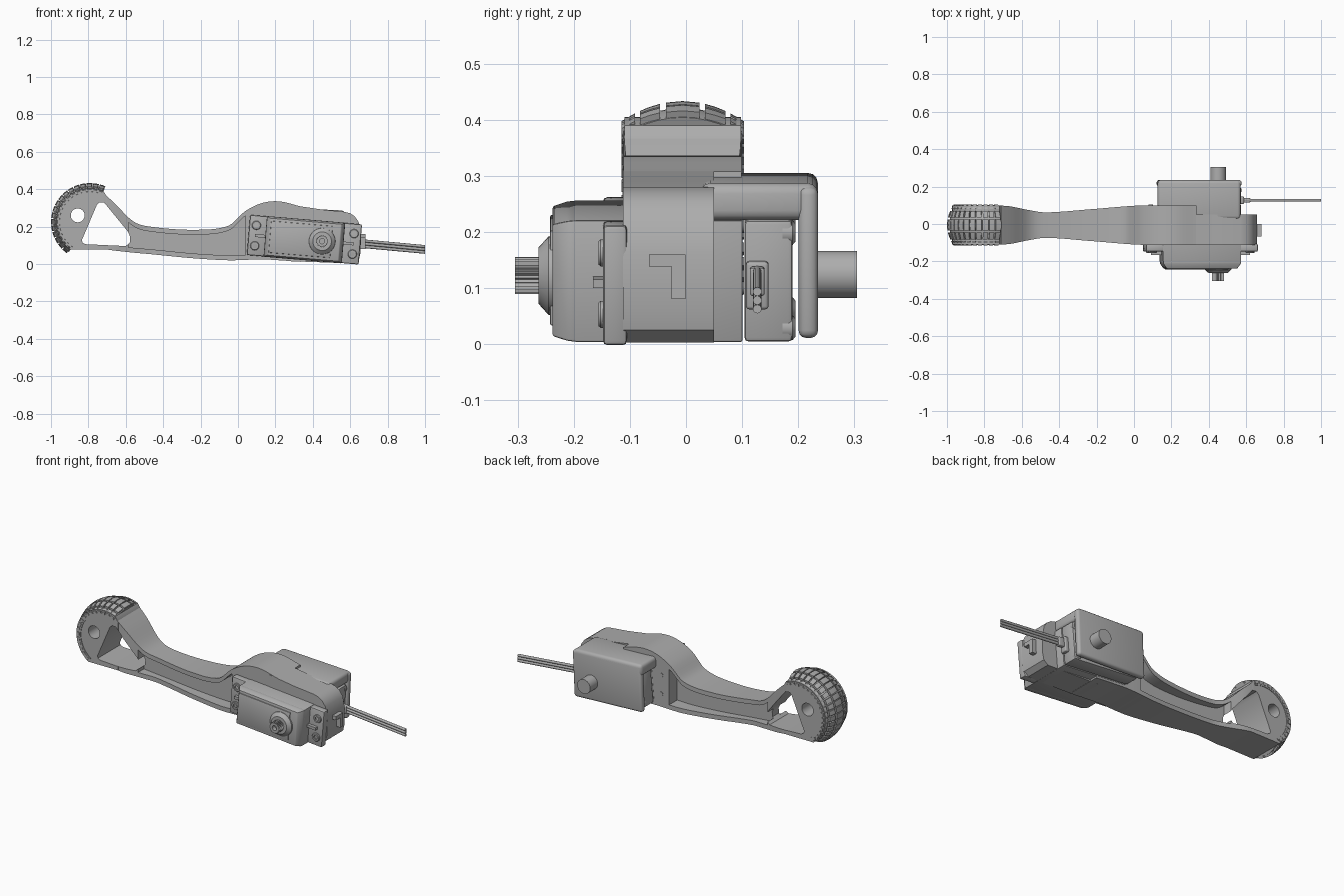
import bpy, bmesh, math
from math import sin, cos, radians
from mathutils import Matrix, Vector

old = bpy.data.objects.get("Cube")
if old:
    bpy.data.objects.remove(old)

grey = bpy.data.materials.new("plain grey")
grey.use_nodes = True
COLOUR = (0.42, 0.42, 0.42, 1)
grey.diffuse_color = COLOUR
grey.node_tree.nodes["Principled BSDF"].inputs["Base Color"].default_value = COLOUR


def finish(name, bm, bevel=0, segments=3, angle=35):
    bmesh.ops.recalc_face_normals(bm, faces=bm.faces)
    mesh = bpy.data.meshes.new(name)
    bm.to_mesh(mesh)
    bm.free()
    ob = bpy.data.objects.new(name, mesh)
    bpy.context.collection.objects.link(ob)
    mesh.materials.append(grey)
    bpy.ops.object.select_all(action='DESELECT')
    ob.select_set(True)
    bpy.context.view_layer.objects.active = ob
    if bevel:
        mod = ob.modifiers.new("Bevel", 'BEVEL')
        mod.width, mod.segments = bevel, segments
        mod.limit_method, mod.angle_limit = 'ANGLE', radians(40)
        bpy.ops.object.modifier_apply(modifier=mod.name)
    bpy.ops.object.shade_smooth_by_angle(angle=radians(angle))
    return ob


def skin(bm, rings):
    """Closed tube through equal-sized rings of points, with capped ends."""
    rows = [[bm.verts.new(p) for p in ring] for ring in rings]
    n = len(rows[0])
    for a, b in zip(rows, rows[1:]):
        for i in range(n):
            bm.faces.new((a[i], a[(i + 1) % n], b[(i + 1) % n], b[i]))
    bm.faces.new(rows[0])
    bm.faces.new(rows[-1][::-1])


def prism(name, pts, y0, y1, bevel=0):
    bm = bmesh.new()
    skin(bm, [[(x, y, z) for x, z in pts] for y in (y0, y1)])
    return finish(name, bm, bevel, 2)


def disc(x, z, r, n=32):
    return [(x + r * cos(math.tau * i / n), z + r * sin(math.tau * i / n)) for i in range(n)]


def cone(name, x, z, profile, n=40):
    bm = bmesh.new()
    skin(bm, [[(px, y, pz) for px, pz in disc(x, z, r, n)] for y, r in profile])
    return finish(name, bm)


def box(name, loc, size, bevel=0, tilt=0.0, segments=3):
    bm = bmesh.new()
    m = Matrix.Translation(loc) @ Matrix.Rotation(tilt, 4, 'Y') @ Matrix.Diagonal((*size, 1))
    bmesh.ops.create_cube(bm, size=1, matrix=m)
    return finish(name, bm, bevel, segments)


def cut(target, *cutters):
    bpy.ops.object.select_all(action='DESELECT')
    target.select_set(True)
    bpy.context.view_layer.objects.active = target
    for c in cutters:
        c.hide_render = True
        mod = target.modifiers.new("Cut", 'BOOLEAN')
        mod.operation, mod.solver, mod.object = 'DIFFERENCE', 'EXACT', c
        bpy.ops.object.modifier_apply(modifier=mod.name)
    bpy.ops.object.shade_smooth_by_angle(angle=radians(35))


# Arm stations: x, top, bottom, half width
KEYS = [(-.72, .38, .08, .105), (-.66, .325, .072, .1), (-.56, .228, .061, .08),
        (-.47, .2, .053, .068), (-.23, .183, .03, .085), (-.05, .205, .02, .1),
        (.035, .28, .022, .105), (.125, .325, .025, .105), (.22, .335, .02, .105),
        (.335, .308, .012, .105)]
MID = -.006


def station(x):
    i = max(k for k in range(len(KEYS) - 1) if KEYS[k][0] <= x + 1e-6)
    a, b = KEYS[i], KEYS[i + 1]
    before, after = KEYS[max(i - 1, 0)], KEYS[min(i + 2, len(KEYS) - 1)]
    h = b[0] - a[0]
    t = (x - a[0]) / h
    out = []
    for c in (1, 2, 3):
        ma = (b[c] - before[c]) / (b[0] - before[0]) * h
        mb = (after[c] - a[c]) / (after[0] - a[0]) * h
        out.append((2*t**3 - 3*t*t + 1) * a[c] + (t**3 - 2*t*t + t) * ma
                   + (3*t*t - 2*t**3) * b[c] + (t**3 - t*t) * mb)
    return out


def arm_loft(name, x0, x1, n, inset=0, side=0, bevel=0):
    bm, rings = bmesh.new(), []
    for i in range(n + 1):
        x = x0 + (x1 - x0) * i / n
        top, low, w = station(x)
        ya, yb = (.03 * side, .2 * side) if side else (-w, w)
        top, low = top - inset, low + inset
        rings.append([(x, ya + MID, low), (x, yb + MID, low), (x, yb + MID, top), (x, ya + MID, top)])
    skin(bm, rings)
    return finish(name, bm)


# Arm with a recessed web on both sides, and its foot
arm = arm_loft("arm", -.72, .335, 60)
CX, CZ = -.792, .225
arc = [radians(66 + 169 * i / 28) for i in range(29)]
pie = [(CX + .18 * cos(a), CZ + .18 * sin(a)) for a in arc]
foot = prism("foot", pie + [(-.7, .078), (-.7, .358)], MID - .104, MID + .104)
window = prism("window_cutter", [(-.755, .315), (-.74, .33), (-.715, .328), (-.59, .175), (-.576, .145),
               (-.578, .115), (-.6, .096), (-.815, .106), (-.832, .114), (-.834, .13)], -.3, .3)
bore = prism("bore_cutter", disc(-.857, .26, .037), -.3, .3)
pockets = [arm_loft("pocket_cutter", -.585, .04, 40, .026, s) for s in (-1, 1)]
cut(arm, window, *pockets)
cut(foot, window, bore)
for c in [window, bore] + pockets:
    bpy.data.objects.remove(c)


# Tyre section: crowned carcass with rows of tread lugs
def crown(y):
    return .208 - 3.0 * y * y


def sector(bm, ys, base, lift, a0, a1, n, skew=0.0):
    rings = []
    for i in range(n + 1):
        a = radians(a0 + (a1 - a0) * i / n)
        prof = [(y, crown(y) + lift) for y in ys] + [(ys[-1], base), (ys[0], base)]
        rings.append([(CX + r * cos(a + skew * abs(y)), y + MID, CZ + r * sin(a + skew * abs(y)))
                      for y, r in prof])
    skin(bm, rings)


bm = bmesh.new()
sector(bm, [-.107 + .0214 * i for i in range(11)], .15, -.012, 66, 235, 40)
finish("tyre", bm)
bm = bmesh.new()
for k in range(17):
    a = 66.5 + 9.9 * k
    sector(bm, [-.03, 0, .03], .17, 0, a, a + 8.5, 2)
    for s in (-1, 1):
        sector(bm, sorted((s * .04, s * .058, s * .076)), .17, 0, a, a + 7.5, 2, .3)
        sector(bm, sorted((s * .085, s * .109)), .158, 0, a + 1, a + 7.5, 2)
finish("tyre_tread", bm, angle=20)

# Housing continuing from the arm around the motor
prism("housing", [(.28, .317), (.33, .309), (.45, .291), (.57, .279), (.6, .271), (.625, .254),
                  (.645, .225), (.658, .16), (.655, .06), (.647, .025), (.62, .003), (.28, .015)],
      -.112, .05)
box("clip_bar", (.665, -.033, .149), (.035, .065, .022))
box("clip_post", (.665, -.013, .12), (.035, .025, .08))

# Bracket behind the motor, with its pivot pin
box("bracket_top", (.348, .13, .263), (.444, .21, .066), .018, .045)
box("bracket_back", (.348, .218, .155), (.444, .035, .27), .014, .045)
cone("pivot_pin", .45, .124, [(.22, .042), (.305, .042)])

# Motor, tilted slightly nose down
TILT, CENTRE = .085, Vector((.355, 0, .13))


def at(lx, lz, y=0):
    return CENTRE + Vector((lx * cos(TILT) + lz * sin(TILT), y, lz * cos(TILT) - lx * sin(TILT)))


def motor_box(name, lx, lz, y0, y1, w, h, bevel=0, segments=2):
    return box(name, at(lx, lz, (y0 + y1) / 2), (w, y1 - y0, h), bevel, TILT, segments)


def motor_disc(name, lx, lz, *profile, n=32):
    p = at(lx, lz)
    return cone(name, p.x, p.z, profile, n)


motor_box("motor_body", 0, 0, -.2, .101, .42, .218, .004)
motor_box("motor_rear_case", 0, 0, .104, .19, .42, .218, .008)
# Front case tapering to a raised face plate
bm = bmesh.new()
skin(bm, [[at(sx * w, sz * h, y) for sx, sz in ((-1, -1), (1, -1), (1, 1), (-1, 1))]
          for y, w, h in ((-.195, .21, .109), (-.212, .208, .107), (-.238, .19, .1))])
finish("motor_front_case", bm, .004, 2)
motor_box("motor_face_plate", -.02, 0, -.242, -.23, .33, .17, .003)
motor_disc("shaft_collar", .095, 0, (-.23, .072), (-.245, .07), (-.263, .05))
p = at(.095, 0)
teeth = [(p.x + r * cos(math.tau * i / 50), p.z + r * sin(math.tau * i / 50))
         for i in range(50) for r in [.033 if i % 2 else .028]]
shaft = prism("splined_shaft", teeth, -.305, -.255)
hole = motor_disc("hole_cutter", .095, 0, (-.4, .014), (-.28, .014))
cut(shaft, hole)
bpy.data.objects.remove(hole)

# Mounting ears with grommets, and rear case screws
for side, word in ((-1, "right"), (1, "left")):
    motor_box("ear_" + word, side * .252, 0, -.148, -.105, .096, .215, .008)
    motor_box("ear_rib_" + word, side * .235, 0, -.166, -.14, .06, .016)
    for lz in (-.055, .055):
        ring = motor_disc("grommet_" + word, side * .262, lz, (-.11, .024), (-.152, .024), (-.156, .021))
        hole = motor_disc("hole_cutter", side * .262, lz, (-.2, .012), (-.12, .012))
        cut(ring, hole)
        bpy.data.objects.remove(hole)
    for lz in (-.085, .085):
        motor_disc("case_screw_" + word, side * .19, lz, (.172, .022), (.19, .022), (.195, .016), n=20)
for z in (.1, .21):
    cone("arm_screw", .09, z, [(.09, .012), (.103, .012)], 16)

# Cable: plug and three stacked strands
box("cable_plug_base", (.57, .127, .105), (.03, .04, .085), .006, TILT)
box("cable_plug", (.6, .127, .112), (.04, .026, .05), .005, TILT)
start, end = Vector((.59, .127, .116)), Vector((1.0, .127, .078))
for k in (-1, 0, 1):
    bm = bmesh.new()
    skin(bm, [[(q.x, q.y + a, q.z + b + .0155 * k) for a, b in disc(0, 0, .0078, 12)]
              for q in (start, end)])
    finish("cable_strand", bm)
